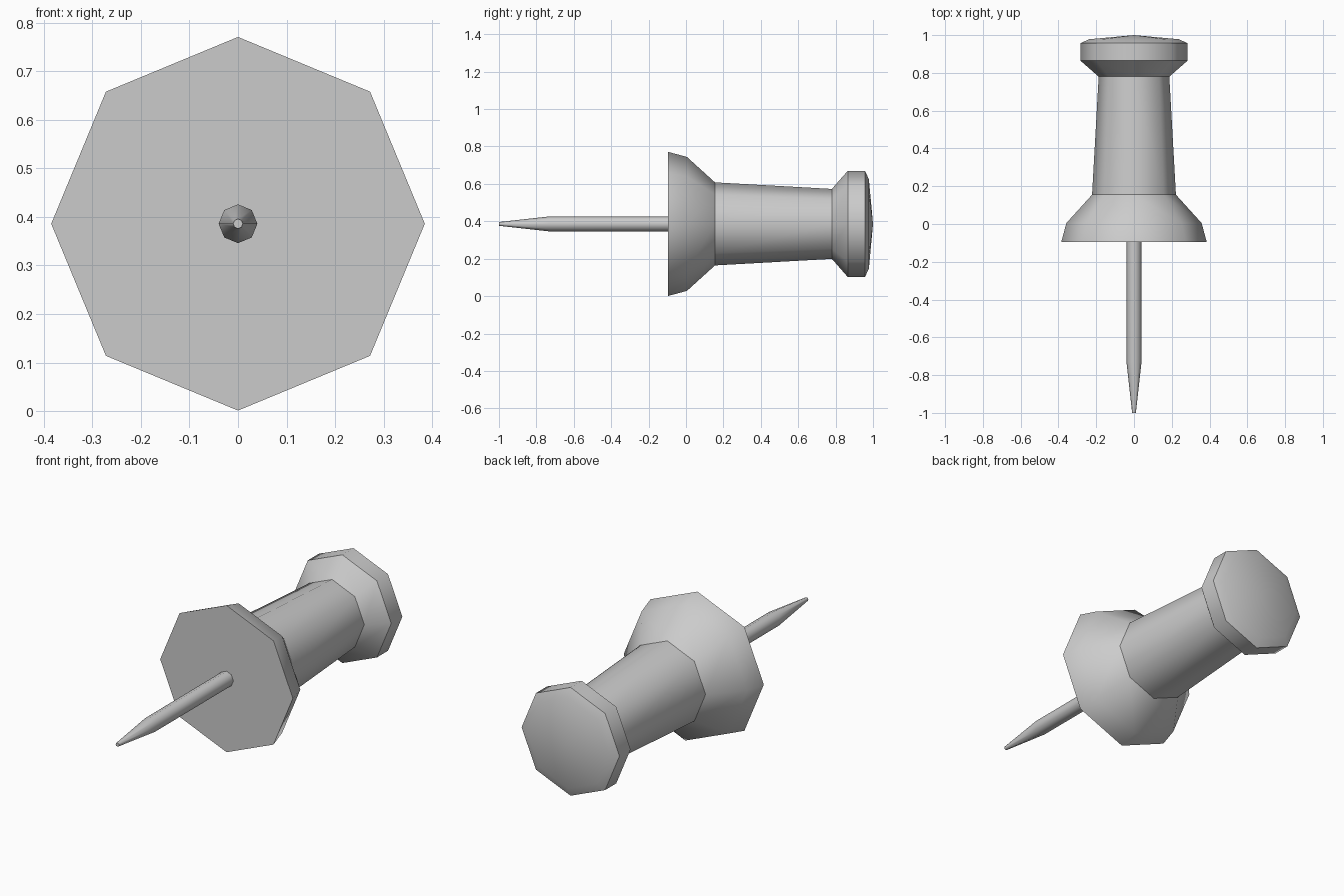
import bpy, bmesh
from math import cos, sin, pi

if "Cube" in bpy.data.objects:
    bpy.data.objects.remove(bpy.data.objects["Cube"])

SIDES = 8
AXIS_Z = 0.386


def lathe(name, profile, sharp_rings):
    """Turn (y, radius) points around the pin's long axis; radius 0 makes a pole."""
    bm = bmesh.new()
    rings = []
    for y, r in profile:
        count = SIDES if r > 0 else 1
        rings.append([bm.verts.new((r * cos(2 * pi * i / SIDES), y,
                                    AXIS_Z + r * sin(2 * pi * i / SIDES)))
                      for i in range(count)])
    for a, b in zip(rings, rings[1:]):
        for i in range(SIDES):
            j = (i + 1) % SIDES
            quad = [a[i % len(a)], a[j % len(a)], b[j % len(b)], b[i % len(b)]]
            bm.faces.new(list(dict.fromkeys(quad)))
    bmesh.ops.recalc_face_normals(bm, faces=bm.faces)
    for f in bm.faces:
        f.smooth = True
    # crease selected rings, keep the sides smooth
    for k in sharp_rings:
        for i in range(SIDES):
            bm.edges.get((rings[k][i], rings[k][(i + 1) % SIDES])).smooth = False
    mesh = bpy.data.meshes.new(name)
    bm.to_mesh(mesh)
    bm.free()
    obj = bpy.data.objects.new(name, mesh)
    bpy.context.collection.objects.link(obj)
    return obj


# Plastic handle: flared base, tapered grip, domed head
lathe("handle",
      [(-0.095, 0), (-0.095, 0.385), (0.005, 0.358), (0.155, 0.222),
       (0.78, 0.187), (0.865, 0.284), (0.957, 0.284), (0.978, 0.238), (1.0, 0)],
      sharp_rings=[1, 3, 4, 5, 6])

# Metal needle with tapered point, set into the base
lathe("needle",
      [(-0.05, 0), (-0.05, 0.04), (-0.73, 0.04), (-1.0, 0.01), (-1.0, 0)],
      sharp_rings=[1, 3])
